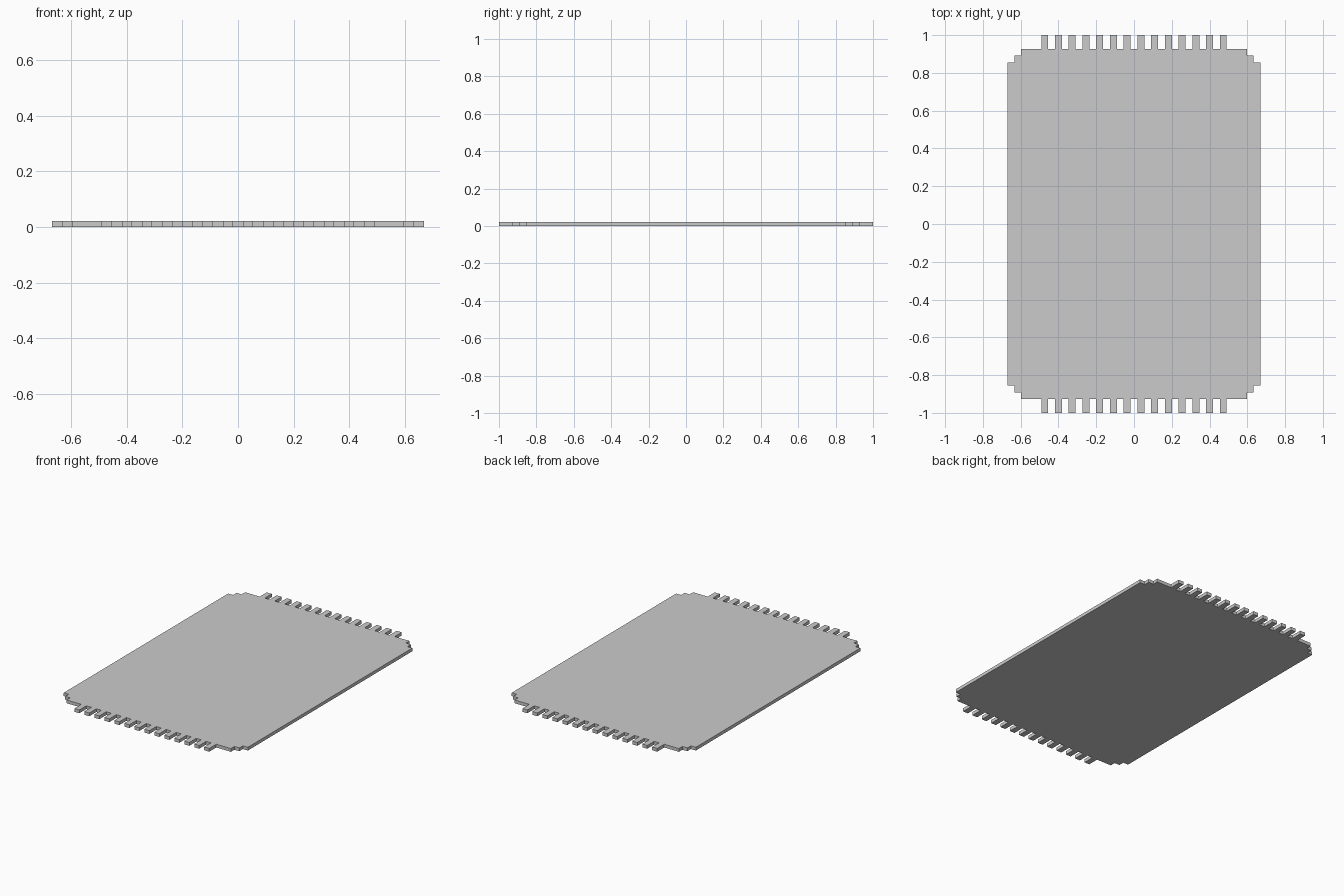
import bpy
import bmesh

if "Cube" in bpy.data.objects:
    bpy.data.objects.remove(bpy.data.objects["Cube"])

UNIT = 2 / 55            # corner step and tooth width
HALF_X, HALF_Y = 0.67, 1.0
THICK = 0.0215
TEETH = 14


def half_outline():
    """Back half of the outline, right to left: stepped corners and teeth."""
    body_y = HALF_Y - 2 * UNIT
    corner = [
        (HALF_X, body_y - 2 * UNIT),
        (HALF_X - UNIT, body_y - 2 * UNIT),
        (HALF_X - UNIT, body_y - UNIT),
        (HALF_X - 2 * UNIT, body_y - UNIT),
        (HALF_X - 2 * UNIT, body_y),
    ]
    pts = list(corner)
    start = (2 * TEETH - 1) * UNIT / 2
    for i in range(TEETH):
        right = start - 2 * UNIT * i
        left = right - UNIT
        pts += [(right, body_y), (right, HALF_Y), (left, HALF_Y), (left, body_y)]
    pts += [(-x, y) for x, y in reversed(corner)]
    return pts


# Flat plate with a comb of contact teeth on both short ends
back = half_outline()
outline = back + [(-x, -y) for x, y in back]

bm = bmesh.new()
base = bm.faces.new([bm.verts.new((x, y, 0)) for x, y in outline])
top = bmesh.ops.extrude_face_region(bm, geom=[base], use_keep_orig=True)
bmesh.ops.translate(bm, vec=(0, 0, THICK),
                    verts=[g for g in top["geom"] if isinstance(g, bmesh.types.BMVert)])
bmesh.ops.recalc_face_normals(bm, faces=bm.faces)

mesh = bpy.data.meshes.new("toothed_plate")
bm.to_mesh(mesh)
bm.free()
plate = bpy.data.objects.new("toothed_plate", mesh)
bpy.context.collection.objects.link(plate)
